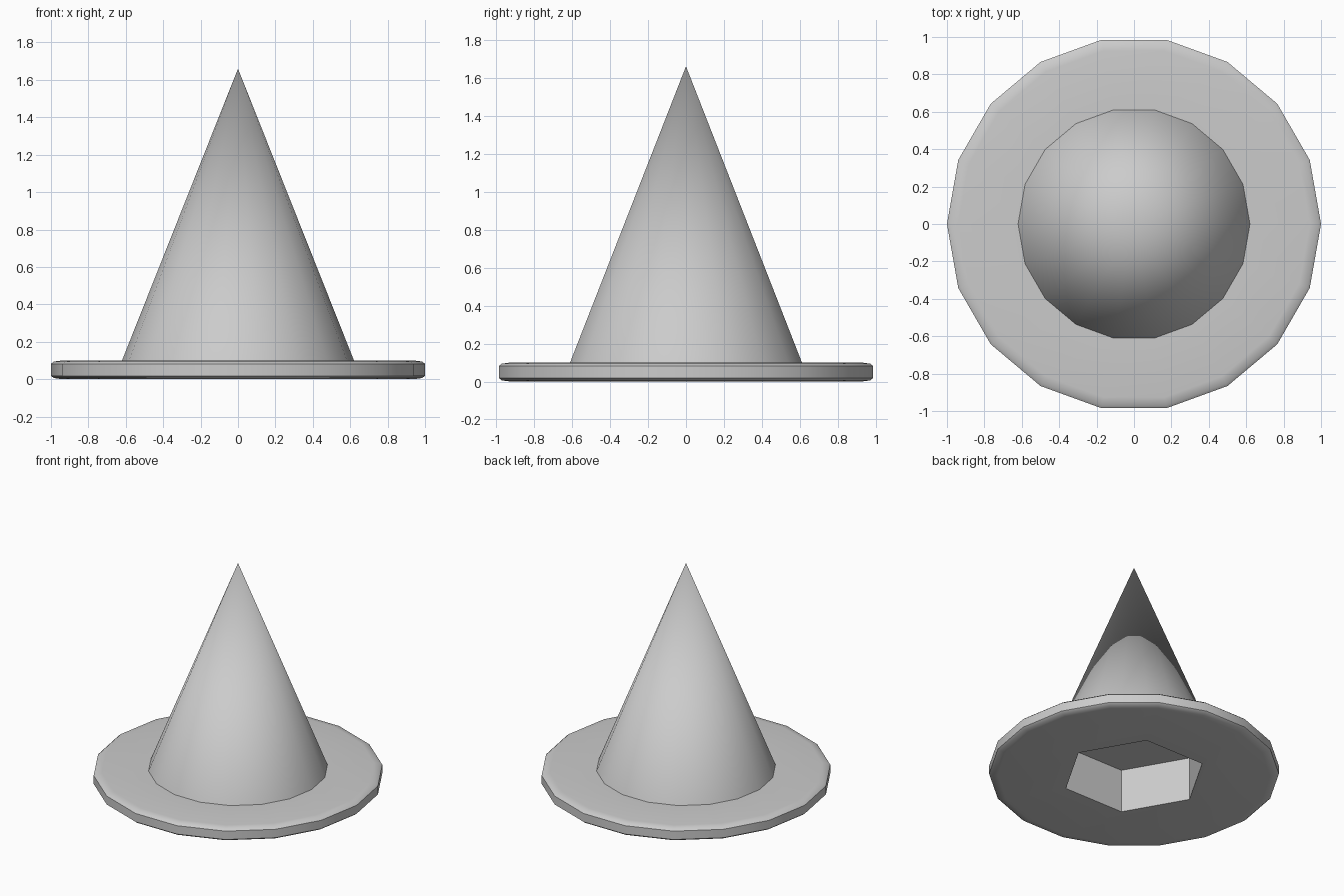
import bpy, bmesh
from math import cos, sin, pi, radians

if "Cube" in bpy.data.objects:
    bpy.data.objects.remove(bpy.data.objects["Cube"])


def lathe(name, profile, sides):
    """Revolve (radius, z) points around z; radius 0 makes a pole."""
    bm = bmesh.new()
    rings = []
    for r, z in profile:
        n = 1 if r == 0 else sides
        rings.append([bm.verts.new((r * cos(2 * pi * i / sides),
                                    r * sin(2 * pi * i / sides), z)) for i in range(n)])
    for a, b in zip(rings, rings[1:]):
        for i in range(sides):
            j = (i + 1) % sides
            quad = [a[i % len(a)], a[j % len(a)], b[j % len(b)], b[i % len(b)]]
            bm.faces.new(list(dict.fromkeys(quad)))
    # Close flat ends
    for ring in (rings[0], rings[-1]):
        if len(ring) > 1:
            bm.faces.new(ring)
    bmesh.ops.recalc_face_normals(bm, faces=bm.faces)
    mesh = bpy.data.meshes.new(name)
    bm.to_mesh(mesh)
    bm.free()
    obj = bpy.data.objects.new(name, mesh)
    bpy.context.collection.objects.link(obj)
    return obj


# Pointed cone on a thin brim with a softened rim
cone = lathe("pointed_cone_with_brim", [
    (0.94, 0.0), (0.985, 0.006), (1.0, 0.018), (1.0, 0.082),
    (0.985, 0.094), (0.94, 0.1), (0.62, 0.1), (0, 1.66)], 18)

# Hexagonal socket in the underside
cutter = lathe("socket_cutter", [(0.5, -0.2), (0.5, 0.33)], 6)
cutter.hide_render = True
mod = cone.modifiers.new("socket", 'BOOLEAN')
mod.operation = 'DIFFERENCE'
mod.solver = 'EXACT'
mod.object = cutter

bpy.context.view_layer.objects.active = cone
cone.select_set(True)
bpy.ops.object.modifier_apply(modifier=mod.name)
bpy.data.objects.remove(cutter)
bpy.ops.object.shade_smooth_by_angle(angle=radians(40))
